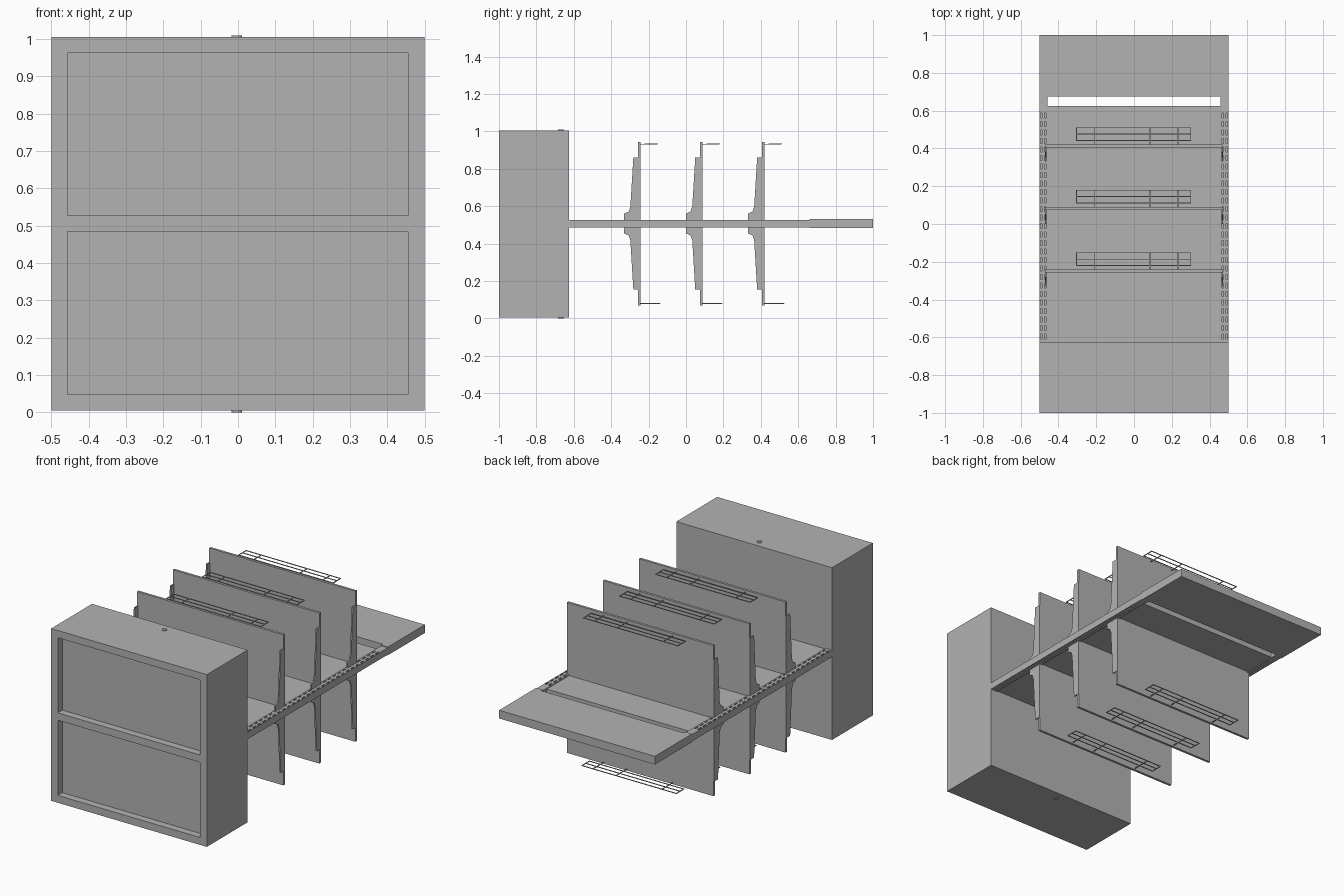
import bpy, bmesh
from mathutils import Vector

cube = bpy.data.objects.get("Cube")
if cube:
    bpy.data.objects.remove(cube, do_unlink=True)

grey = bpy.data.materials.new("painted_grey")
grey.use_nodes = True
grey.diffuse_color = (0.45, 0.45, 0.45, 1)
grey.node_tree.nodes["Principled BSDF"].inputs["Base Color"].default_value = (0.45, 0.45, 0.45, 1)

MID = 0.507           # height of the back panel's centre plane
HALF_POST = 0.020     # half thickness of the uprights


def finish(name, bm):
    bmesh.ops.recalc_face_normals(bm, faces=bm.faces)
    mesh = bpy.data.meshes.new(name)
    bm.to_mesh(mesh)
    bm.free()
    mesh.materials.append(grey)
    obj = bpy.data.objects.new(name, mesh)
    bpy.context.collection.objects.link(obj)
    return obj


def add_box(bm, x, y, z):
    verts = bmesh.ops.create_cube(bm, size=1)["verts"]
    for v in verts:
        v.co = [lo + (c + 0.5) * (hi - lo) for c, (lo, hi) in zip(v.co, (x, y, z))]


def box(name, x, y, z):
    bm = bmesh.new()
    add_box(bm, x, y, z)
    return finish(name, bm)


def sunk_box(name, x, y, z, cuts, rule, depth):
    """Box divided by planes; faces chosen by the rule are pushed inwards."""
    bm = bmesh.new()
    add_box(bm, x, y, z)
    for axis, values in cuts.items():
        normal = Vector([float(i == axis) for i in range(3)])
        for value in values:
            geom = bm.verts[:] + bm.edges[:] + bm.faces[:]
            bmesh.ops.bisect_plane(bm, geom=geom, plane_co=normal * value, plane_no=normal)
    bm.normal_update()
    chosen = [f for f in bm.faces if rule(f.calc_center_median(), f.normal)]
    for f in chosen:
        inward = -f.normal * depth
        new = bmesh.ops.extrude_discrete_faces(bm, faces=[f])["faces"][0]
        bmesh.ops.translate(bm, vec=inward, verts=new.verts)
    return finish(name, bm)


# Base cabinet with two recessed openings in its front frame
def in_opening(c, n):
    return n.y < -0.9 and abs(c.x) < 0.45 and (0.05 < c.z < 0.48 or 0.53 < c.z < 0.96)


box("base_cabinet", (-0.5, 0.5), (-0.957, -0.625), (0.005, 1.005))
sunk_box("base_front_frame", (-0.5, 0.5), (-1, -0.957), (0.005, 1.005),
         {0: (-0.457, 0.455), 2: (0.048, 0.484, 0.527, 0.963)}, in_opening, 0.042)

# Small round caps on both ends of the cabinet
for label, z in (("upper", 1.005), ("lower", 0.005)):
    bm = bmesh.new()
    bmesh.ops.create_cone(bm, cap_ends=True, segments=16, radius1=0.014, radius2=0.014, depth=0.01)
    bmesh.ops.translate(bm, vec=(-0.003, -0.67, z), verts=bm.verts)
    finish(label + "_cap", bm)

# Back panel and header, with an open slit between them
box("back_panel", (-0.46, 0.46), (-0.625, 0.625), (MID - 0.015, MID + 0.015))
box("header", (-0.5, 0.5), (0.674, 1), (MID - 0.024, MID + 0.024))

# Uprights with two columns of slots on each face
PITCH = 0.045
slot_starts = [-0.61 + PITCH * i for i in range(27)]
slot_cuts = slot_starts + [s + 0.028 for s in slot_starts]


def in_slot(c, n):
    along = (c.y + 0.61) % PITCH
    row = abs(abs(c.x) - 0.4695) < 0.003 or abs(abs(c.x) - 0.4905) < 0.003
    return abs(n.z) > 0.9 and row and 0.002 < along < 0.027 and -0.61 < c.y < 0.6


for side, s in (("left", 1), ("right", -1)):
    xs = sorted((s * 0.457, s * 0.5))
    columns = [s * v for v in (0.466, 0.473, 0.487, 0.494)]
    sunk_box(side + "_upright", xs, (-0.625, 0.674), (MID - HALF_POST, MID + HALF_POST),
             {0: columns, 1: slot_cuts}, in_slot, 0.014)
    box(side + "_header_collar", xs, (0.66, 0.674), (MID - 0.024, MID + 0.024))


# Shelves: a thin board, two tapering brackets beneath it and a wire fence on it
# Bracket outline as (offset below shelf top, distance from panel centre)
PROFILE = [(0, 0.012), (-0.088, 0.012), (-0.088, 0.053), (-0.064, 0.064),
           (-0.055, 0.09), (-0.039, 0.354), (0, 0.354)]


def add_bracket(bm, x, top, up):
    verts = [bm.verts.new((x - 0.004, top + dy, MID + up * dz)) for dy, dz in PROFILE]
    face = bm.faces.new(verts)
    out = bmesh.ops.extrude_face_region(bm, geom=[face])["geom"]
    bmesh.ops.translate(bm, vec=(0.008, 0, 0),
                        verts=[v for v in out if isinstance(v, bmesh.types.BMVert)])


def wire_fence(name, top, z, shift):
    bm = bmesh.new()
    r = 0.002
    low, high = top + 0.022 + shift, top + 0.09 + shift
    for y in (low, (low + high) / 2, high):
        add_box(bm, (-0.307, 0.303), (y - r, y + r), (z - r, z + r))
    for x in (-0.305, 0.301):
        add_box(bm, (x - r, x + r), (low, high), (z - r, z + r))
    for x in (-0.21, 0.085, 0.233):
        add_box(bm, (x - r, x + r), (top - 0.002, high), (z - 2 * r, z))
    finish(name, bm)


for number, top in enumerate((-0.242, 0.089, 0.42), 1):
    for level, up, shift in (("upper", 1, 0), ("lower", -1, 0.014)):
        name = f"{level}_shelf_{number}"
        box(name, (-0.47, 0.47), (top - 0.014, top),
            sorted((MID + up * 0.013, MID + up * 0.437)))
        bm = bmesh.new()
        for x in (-0.468, 0.468):
            add_bracket(bm, x, top - 0.0005, up)
        finish(name + "_brackets", bm)
        wire_fence(name + "_fence", top, MID + up * 0.426, shift)
